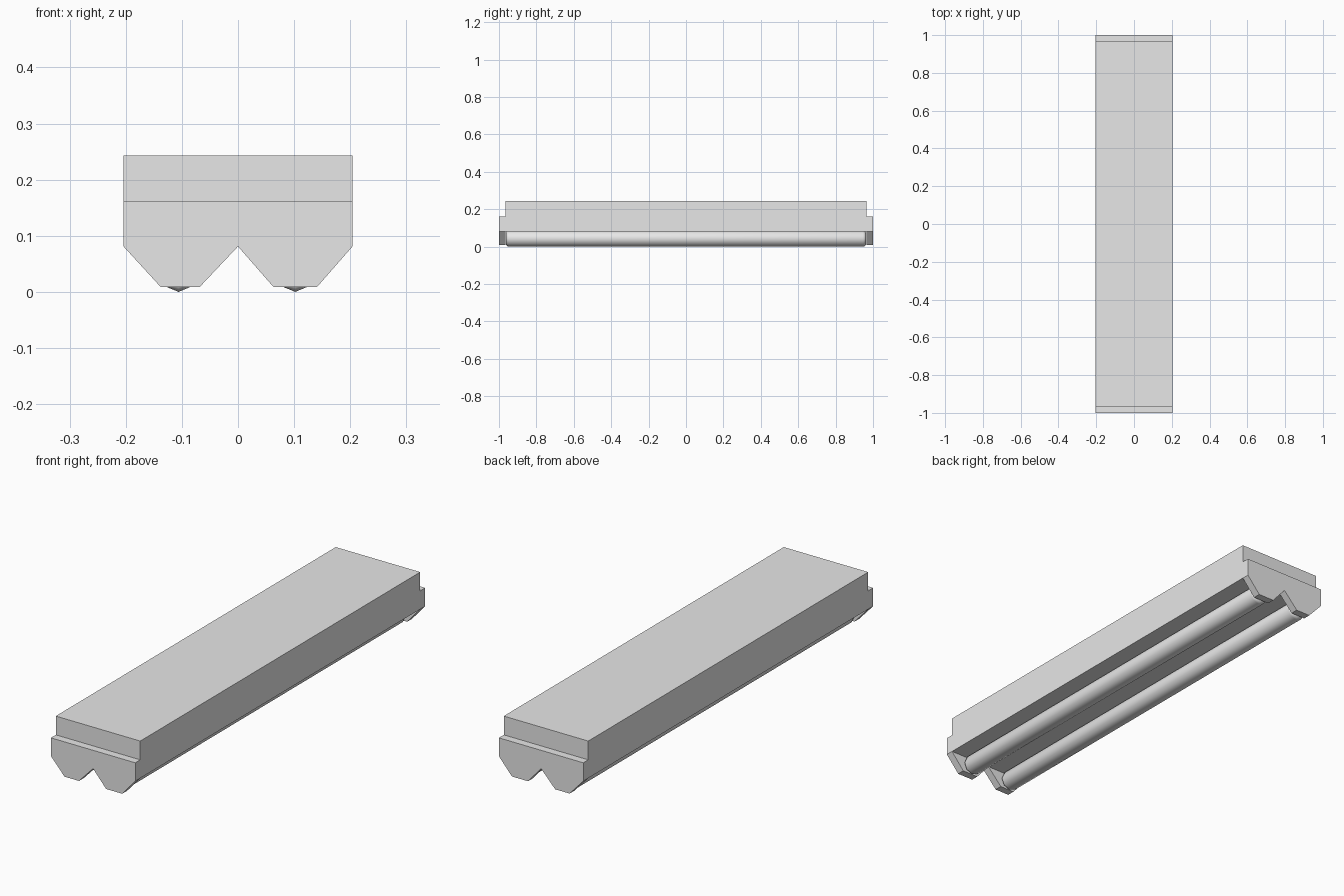
import bpy, bmesh, math
from mathutils import Matrix

cube = bpy.data.objects.get("Cube")
if cube:
    bpy.data.objects.remove(cube, do_unlink=True)

grey = bpy.data.materials.new("light_grey")
grey.use_nodes = True
colour = (0.8, 0.8, 0.8, 1)
grey.diffuse_color = colour
grey.node_tree.nodes["Principled BSDF"].inputs["Base Color"].default_value = colour

HALF_WIDTH = 0.204
BODY_END = 0.966
BODY_BOTTOM = 0.081


def finish(name, bm):
    bmesh.ops.recalc_face_normals(bm, faces=bm.faces)
    mesh = bpy.data.meshes.new(name)
    bm.to_mesh(mesh)
    bm.free()
    mesh.materials.append(grey)
    obj = bpy.data.objects.new(name, mesh)
    bpy.context.collection.objects.link(obj)
    return obj


def extrude_profile(name, points, y0, y1):
    """Solid made by sweeping an x-z profile along y."""
    bm = bmesh.new()
    face = bm.faces.new([bm.verts.new((x, y0, z)) for x, z in points])
    moved = bmesh.ops.extrude_face_region(bm, geom=[face])["geom"]
    verts = [v for v in moved if isinstance(v, bmesh.types.BMVert)]
    bmesh.ops.translate(bm, verts=verts, vec=(0, y1 - y0, 0))
    return finish(name, bm)


# Long housing
extrude_profile("housing", [(-HALF_WIDTH, BODY_BOTTOM), (HALF_WIDTH, BODY_BOTTOM),
                            (HALF_WIDTH, 0.243), (-HALF_WIDTH, 0.243)],
                -BODY_END, BODY_END)

# End plates with two tapered lamp holders each
plate = [(-HALF_WIDTH, 0.161), (-HALF_WIDTH, BODY_BOTTOM), (-0.138, 0.009),
         (-0.068, 0.009), (0, BODY_BOTTOM), (0.063, 0.009), (0.141, 0.009),
         (HALF_WIDTH, BODY_BOTTOM), (HALF_WIDTH, 0.161)]
extrude_profile("front_end_plate", plate, -1, -BODY_END)
extrude_profile("back_end_plate", plate, BODY_END, 1)

# Eight-sided lamp tubes with rounded ends
RADIUS = 0.043
for name, x in (("right_tube", -0.106), ("left_tube", 0.102)):
    bm = bmesh.new()
    bmesh.ops.create_cone(bm, cap_ends=True, segments=8, radius1=RADIUS,
                          radius2=RADIUS, depth=2 * BODY_END - 0.006)
    rims = [e for e in bm.edges if abs(e.verts[0].co.z - e.verts[1].co.z) < 0.01]
    bmesh.ops.bevel(bm, geom=rims, offset=0.016, segments=3, profile=0.5,
                    affect='EDGES')
    bmesh.ops.transform(bm, verts=bm.verts, matrix=Matrix.Translation((x, 0, RADIUS))
                        @ Matrix.Rotation(math.pi / 2, 4, 'X'))
    # Put a corner of the octagon at the lowest point
    if min(v.co.z for v in bm.verts) > 0.001:
        bmesh.ops.rotate(bm, verts=bm.verts, cent=(x, 0, RADIUS),
                         matrix=Matrix.Rotation(math.pi / 8, 3, 'Y'))
    for f in bm.faces:
        f.smooth = True
    finish(name, bm)
